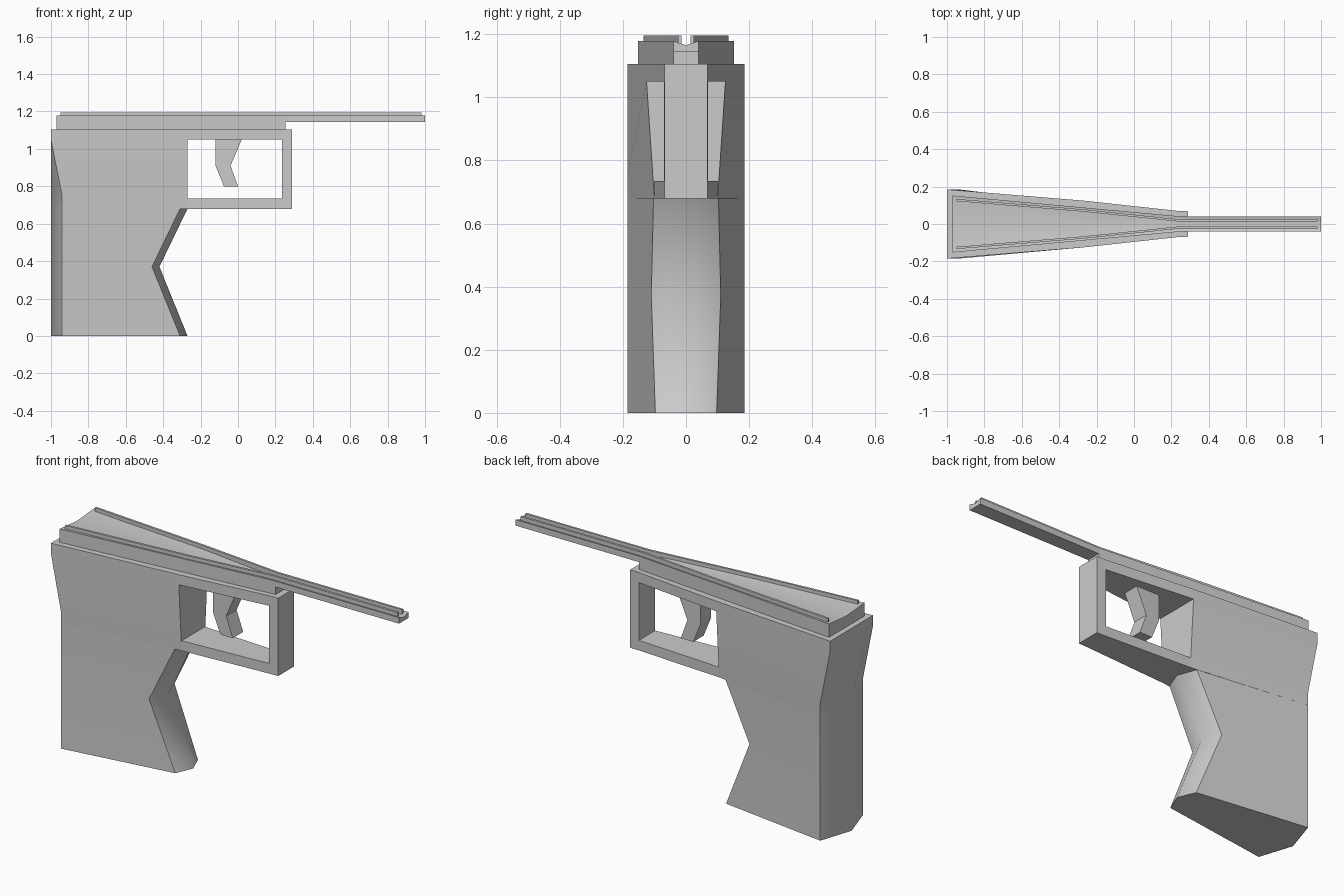
import bpy, bmesh, math

cube = bpy.data.objects.get("Cube")
if cube:
    bpy.data.objects.remove(cube, do_unlink=True)

grey = bpy.data.materials.new("plain_grey")
grey.use_nodes = True
COLOUR = (0.6, 0.6, 0.6, 1)
grey.diffuse_color = COLOUR
grey.node_tree.nodes["Principled BSDF"].inputs["Base Color"].default_value = COLOUR


def loft(name, rings, smooth=50):
    """Skin a row of matching cross-sections and cap both ends."""
    bm = bmesh.new()
    rows = [[bm.verts.new(p) for p in ring] for ring in rings]
    n = len(rows[0])
    for a, b in zip(rows, rows[1:]):
        for i in range(n):
            j = (i + 1) % n
            bm.faces.new((a[i], a[j], b[j], b[i]))
    bm.faces.new(rows[0])
    bm.faces.new(rows[-1])
    bmesh.ops.recalc_face_normals(bm, faces=bm.faces)
    mesh = bpy.data.meshes.new(name)
    bm.to_mesh(mesh)
    bm.free()
    mesh.materials.append(grey)
    obj = bpy.data.objects.new(name, mesh)
    bpy.context.collection.objects.link(obj)
    bpy.ops.object.select_all(action='DESELECT')
    obj.select_set(True)
    bpy.context.view_layer.objects.active = obj
    bpy.ops.object.shade_smooth_by_angle(angle=math.radians(smooth))
    return obj


def beam(name, stations, z0, z1):
    """Bar along x; stations are (x, half width)."""
    loft(name, [[(x, -w, z0), (x, w, z0), (x, w, z1), (x, -w, z1)]
                for x, w in stations], 20)


def grip_ring(z, rear, front, width, nose):
    """Six-sided section with a ridged back and front."""
    return [(-1, 0, z), (rear, -0.185, z), (front, -width, z),
            (nose, 0, z), (front, width, z), (rear, 0.185, z)]


# Grip: waisted front below, then flat-fronted receiver above
loft("grip", [grip_ring(0, -0.94, -0.31, 0.097, -0.27),
              grip_ring(0.37, -0.94, -0.46, 0.11, -0.42),
              grip_ring(0.68, -0.94, -0.31, 0.103, -0.27)])
loft("receiver", [grip_ring(0.68, -0.94, -0.27, 0.10, -0.27),
                  grip_ring(0.75, -0.94, -0.27, 0.105, -0.27),
                  grip_ring(1.05, -1, -0.27, 0.125, -0.27),
                  grip_ring(1.105, -1, -0.27, 0.125, -0.27)])

# Trigger guard
beam("guard_top", [(-0.27, 0.125), (0.235, 0.07), (0.29, 0.068)], 1.05, 1.105)
beam("guard_bottom", [(-0.27, 0.10), (0.235, 0.07), (0.29, 0.068)], 0.68, 0.735)
beam("guard_front", [(0.235, 0.07), (0.29, 0.068)], 0.735, 1.05)

# Trigger
profile = [(-0.12, 1.05), (0.02, 1.05), (-0.04, 0.91),
           (0, 0.8), (-0.075, 0.8), (-0.12, 0.91)]
loft("trigger", [[(x, y, z) for x, z in profile] for y in (-0.045, 0.045)], 20)


def grooved(name, stations, base):
    """Bar along x with a shallow V groove on top."""
    loft(name, [[(x, -w, base), (x, w, base), (x, w, 1.178),
                 (x, 0, 1.165), (x, -w, 1.178)] for x, w in stations], 40)


# Slide and barrel
grooved("slide", [(-0.97, 0.152), (-0.27, 0.088), (0.255, 0.04)], 1.105)
grooved("barrel", [(0.255, 0.04), (1, 0.04)], 1.145)

# Sighting rails, one each side
for side, label in ((1, "left"), (-1, "right")):
    path = [(-0.95, 0.128), (-0.27, 0.072), (0.23, 0.02), (0.98, 0.02)]
    loft(label + "_rail",
         [[(x, side * (y - 0.006), 1.168), (x, side * (y + 0.006), 1.168),
           (x, side * (y + 0.006), 1.195), (x, side * (y - 0.006), 1.195)]
          for x, y in path], 20)
